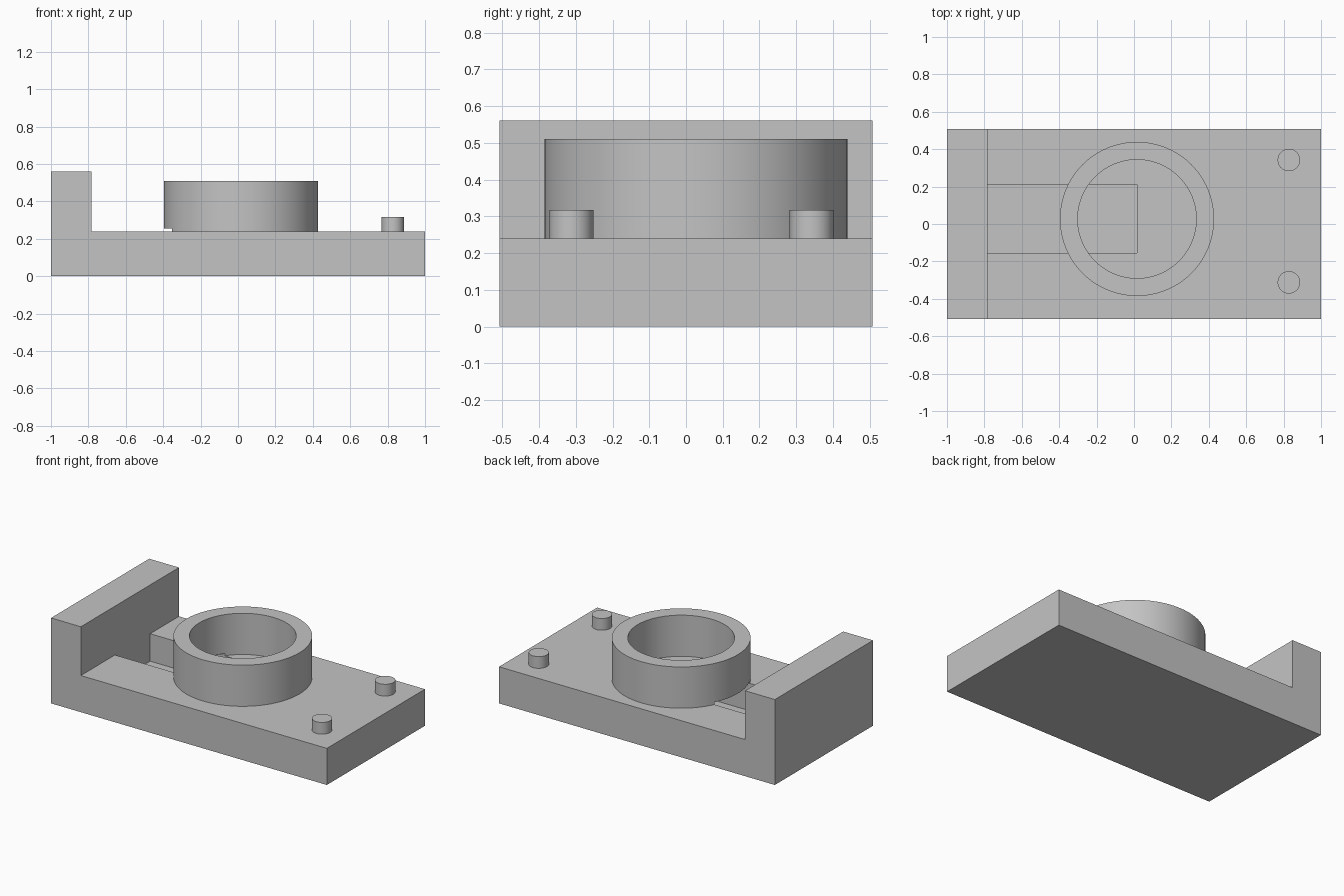
import bpy, bmesh
from math import radians
from mathutils import Vector

cube = bpy.data.objects.get("Cube")
if cube:
    bpy.data.objects.remove(cube, do_unlink=True)

# Single grey material
GREY = (0.55, 0.55, 0.55, 1)
grey = bpy.data.materials.new("grey")
grey.use_nodes = True
grey.diffuse_color = GREY
for node in grey.node_tree.nodes:
    if node.type == 'BSDF_PRINCIPLED':
        node.inputs["Base Color"].default_value = GREY

# Main dimensions
HALF_DEPTH = 0.508
TOP, WALL_TOP, WALL_X = 0.24, 0.56, -0.784
CENTRE = (0.016, 0.027)


def finish(name, bm):
    bmesh.ops.recalc_face_normals(bm, faces=bm.faces[:])
    mesh = bpy.data.meshes.new(name)
    bm.to_mesh(mesh)
    bm.free()
    mesh.materials.append(grey)
    obj = bpy.data.objects.new(name, mesh)
    bpy.context.collection.objects.link(obj)
    return obj


def activate(obj):
    bpy.ops.object.select_all(action='DESELECT')
    obj.select_set(True)
    bpy.context.view_layer.objects.active = obj


def prism(name, outline, y0, y1):
    """Extrude an x-z outline from y0 to y1."""
    bm = bmesh.new()
    face = bm.faces.new([bm.verts.new((x, y0, z)) for x, z in outline])
    grown = bmesh.ops.extrude_face_region(bm, geom=[face])["geom"]
    verts = [v for v in grown if isinstance(v, bmesh.types.BMVert)]
    bmesh.ops.translate(bm, verts=verts, vec=(0, y1 - y0, 0))
    return finish(name, bm)


def lathe(name, profile, centre, steps, closed):
    """Spin an r-z profile about a vertical axis."""
    bm = bmesh.new()
    cx, cy = centre
    verts = [bm.verts.new((cx + r, cy, z)) for r, z in profile]
    pairs = list(zip(verts, verts[1:]))
    if closed:
        pairs.append((verts[-1], verts[0]))
    edges = [bm.edges.new(p) for p in pairs]
    bmesh.ops.spin(bm, geom=verts + edges, cent=Vector((cx, cy, 0)), axis=(0, 0, 1),
                   angle=radians(360), steps=steps, use_merge=True)
    bmesh.ops.remove_doubles(bm, verts=bm.verts[:], dist=0.0001)
    return finish(name, bm)


# Base plate with upright end wall, one L-shaped body
body = prism("base_with_end_wall",
             [(-1, 0), (1, 0), (1, TOP), (WALL_X, TOP), (WALL_X, WALL_TOP), (-1, WALL_TOP)],
             -HALF_DEPTH, HALF_DEPTH)

# Raised ring
ring = lathe("ring", [(0.317, TOP), (0.412, TOP), (0.412, 0.51), (0.317, 0.51)],
             CENTRE, 96, True)

# Slot running from the wall to under the ring centre
slot = prism("slot_cutter", [(WALL_X, 0.06), (0.016, 0.06), (0.016, 0.255), (WALL_X, 0.255)],
             -0.155, 0.21)
slot.hide_render = True
for part in (body, ring):
    activate(part)
    cut = part.modifiers.new("slot", 'BOOLEAN')
    cut.operation = 'DIFFERENCE'
    cut.solver = 'EXACT'
    cut.object = slot
    bpy.ops.object.modifier_apply(modifier=cut.name)
bpy.data.objects.remove(slot, do_unlink=True)

# Two locating pegs
pegs = [lathe(name, [(0.06, TOP), (0.06, 0.317), (0, 0.317)], (0.828, y), 48, False)
        for name, y in (("front_peg", -0.312), ("back_peg", 0.342))]

for part in [ring] + pegs:
    activate(part)
    bpy.ops.object.shade_smooth_by_angle(angle=radians(30))
